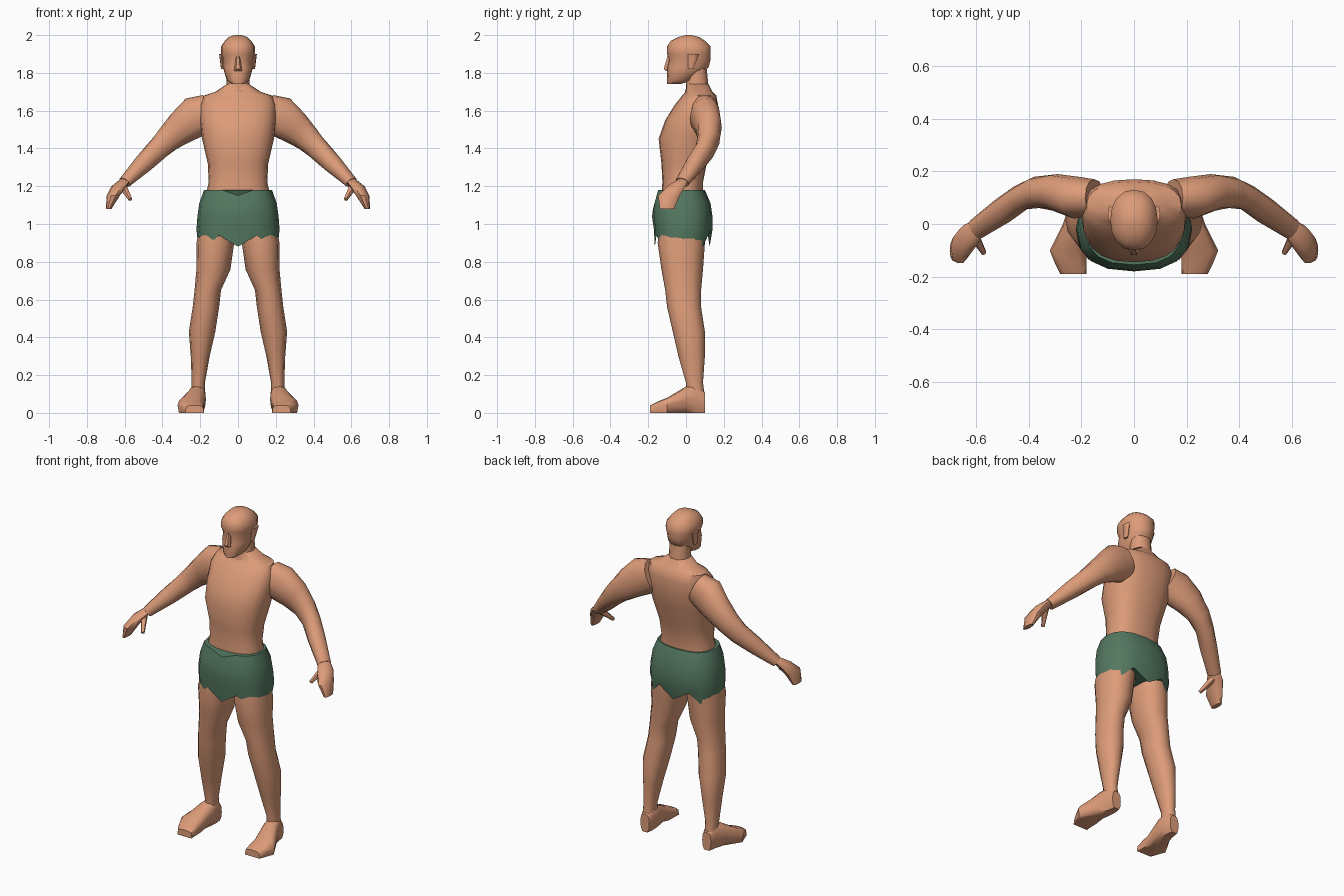
import bpy, bmesh, math
from mathutils import Vector

default_cube = bpy.data.objects.get("Cube")
if default_cube:
    bpy.data.objects.remove(default_cube, do_unlink=True)


def material(name, red, green, blue):
    colour = (red, green, blue, 1)
    made = bpy.data.materials.new(name)
    made.use_nodes = True
    made.diffuse_color = colour
    made.node_tree.nodes["Principled BSDF"].inputs["Base Color"].default_value = colour
    return made


skin = material("skin", .72, .33, .19)
cloth = material("green_cloth", .09, .19, .12)


def rounded(value, squareness):
    return math.copysign(abs(value) ** (2 / squareness), value)


def loft(name, rings, mat=skin, sides=12, squareness=2.2, side=1, rule=None):
    """Skin a row of (centre, u, v) rings; side=-1 mirrors the part across x."""
    bm = bmesh.new()
    loops = []
    for centre, u, v in rings:
        loop = []
        for step in range(sides):
            angle = math.tau * step / sides
            point = (centre + u * rounded(math.cos(angle), squareness)
                     + v * rounded(math.sin(angle), squareness))
            if rule:
                rule(point)
            point.x *= side
            loop.append(bm.verts.new(point))
        loops.append(loop)
    for low, high in zip(loops, loops[1:]):
        for step in range(sides):
            bm.faces.new((low[step - 1], low[step], high[step], high[step - 1]))
    bm.faces.new(loops[0])
    bm.faces.new(loops[-1])
    bmesh.ops.recalc_face_normals(bm, faces=bm.faces)
    mesh = bpy.data.meshes.new(name)
    bm.to_mesh(mesh)
    bm.free()
    mesh.materials.append(mat)
    part = bpy.data.objects.new(name, mesh)
    bpy.context.collection.objects.link(part)
    bpy.ops.object.select_all(action="DESELECT")
    part.select_set(True)
    bpy.context.view_layer.objects.active = part
    bpy.ops.object.shade_smooth_by_angle(angle=math.radians(45))


def level(*rows):
    """Level rings from (height, half width, front y, back y, optional centre x)."""
    rings = []
    for height, width, front, back, *offset in rows:
        centre = Vector((sum(offset), (front + back) / 2, height))
        rings.append((centre, Vector((width, 0, 0)), Vector((0, (back - front) / 2, 0))))
    return rings


def tube(*rows):
    """Rings square to a path, from (x, y, z, height radius, side radius)."""
    points = [Vector(row[:3]) for row in rows]
    rings = []
    for index, (point, row) in enumerate(zip(points, rows)):
        before = points[max(index - 1, 0)]
        after = points[min(index + 1, len(points) - 1)]
        along = (after - before).normalized()
        across = along.cross(Vector((0, 0, 1))).normalized()
        rings.append((point, across.cross(along) * row[3], across * row[4]))
    return rings


def upright(*rows):
    """Upright rings standing on the ground, from (y, centre x, half width, height)."""
    return [(Vector((x, y, height / 2)), Vector((width, 0, 0)), Vector((0, 0, height / 2)))
            for y, x, width, height in rows]


def cut_hem(point):
    """Notch the leg hems and dip the front of the waistband."""
    if point.z < .9 and .05 < abs(point.x) < .13:
        point.z += .06
    elif point.z < .9 and abs(point.x) > .18:
        point.z += .04
    elif point.z > 1.1 and abs(point.x) < .02 and point.y < 0:
        point.z -= .03


def flatten_sole(point):
    if point.z < .02:
        point.z = 0


# Torso, from the hidden hips to the base of the neck
loft("torso", level(
    (1.1, .17, -.13, .09), (1.16, .17, -.13, .09), (1.22, .155, -.125, .09),
    (1.32, .16, -.13, .11), (1.45, .19, -.145, .15), (1.55, .2, -.11, .17),
    (1.63, .2, -.06, .17), (1.68, .18, -.02, .16), (1.7, .12, 0, .14),
    (1.74, .06, 0, .12)), sides=20, squareness=2.4)

# Neck, head and nose
loft("neck", level((1.65, .07, -.02, .13), (1.72, .06, 0, .12), (1.82, .06, 0, .11)))
loft("head", level(
    (1.74, .03, -.1, -.03), (1.76, .06, -.1, .03), (1.83, .08, -.1, .12),
    (1.87, .08, -.09, .13), (1.9, .09, -.1, .13), (1.94, .09, -.1, .13),
    (1.97, .07, -.08, .1), (1.99, .05, -.04, .07), (2, .02, 0, .03)), sides=16)
loft("nose", level((1.81, .02, -.11, -.08), (1.82, .02, -.12, -.08),
                   (1.89, .01, -.1, -.07)), sides=6)

# Shorts with a dipped waistband and ragged leg hems
loft("shorts", level((.88, .215, -.165, .125), (.97, .22, -.17, .14), (1.04, .215, -.18, .14),
                     (1.11, .205, -.175, .13), (1.18, .18, -.155, .1)),
     cloth, sides=16, squareness=2.5, rule=cut_hem)

for side, word in ((1, "left"), (-1, "right")):
    loft(word + "_ear", level((1.82, .01, .01, .04, .08), (1.9, .01, .01, .07, .09)),
         sides=8, side=side)

    # Leg from hip to ankle, and foot from heel to toes
    loft(word + "_leg", level(
        (1, .09, -.14, .11, .11), (.9, .1, -.15, .1, .12), (.76, .09, -.13, .09, .13),
        (.65, .07, -.11, .08, .16), (.56, .07, -.1, .08, .17), (.43, .07, -.07, .1, .19),
        (.3, .05, -.04, .1, .2), (.16, .035, 0, .09, .21), (.08, .035, 0, .1, .21)),
        side=side)
    loft(word + "_foot", upright(
        (.1, .21, .03, .11), (.06, .21, .04, .15), (0, .22, .05, .14),
        (-.1, .25, .07, .08), (-.15, .24, .06, .06), (-.19, .23, .05, .04)),
        squareness=2.6, side=side, rule=flatten_sole)

    # Arm from shoulder to wrist
    loft(word + "_arm", tube(
        (.15, .1, 1.6, .09, .07), (.22, .1, 1.57, .11, .08), (.3, .12, 1.51, .09, .07),
        (.37, .12, 1.45, .07, .06), (.43, .1, 1.39, .06, .05), (.5, .05, 1.32, .05, .05),
        (.6, -.02, 1.22, .03, .04)), side=side)

    # Hand with closed fingers, and thumb
    loft(word + "_hand", level(
        (1.24, .03, -.04, .02, .59), (1.2, .04, -.1, 0, .63), (1.15, .035, -.15, -.03, .66),
        (1.08, .015, -.14, -.06, .685)), sides=10, side=side)
    loft(word + "_thumb", tube((.61, -.04, 1.2, .02, .02), (.57, -.11, 1.13, .01, .01)),
         sides=8, side=side)
